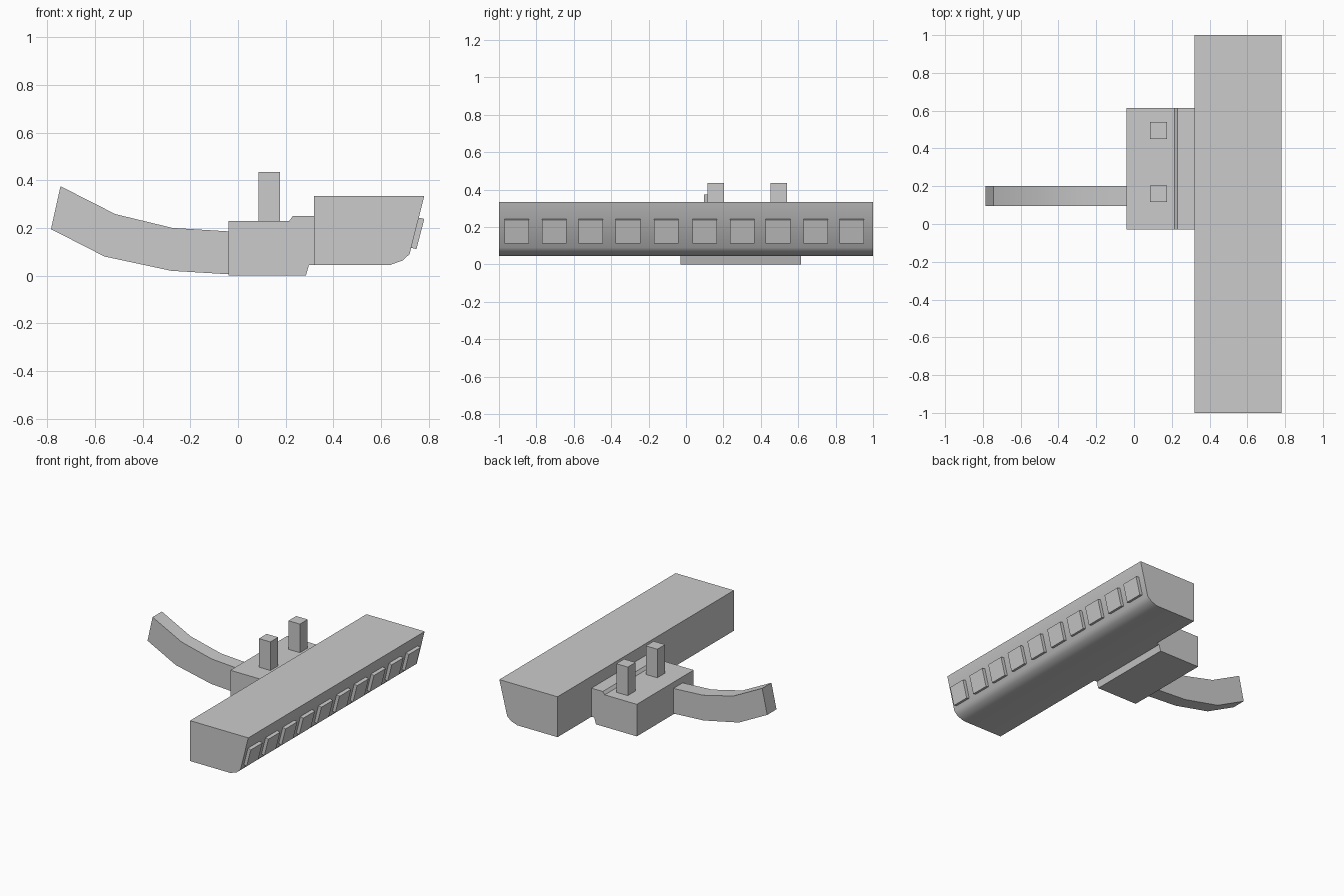
import bpy, bmesh, math

if "Cube" in bpy.data.objects:
    bpy.data.objects.remove(bpy.data.objects["Cube"])


def extrude_profile(name, profile, y0, y1, smooth=False):
    """Solid made from an (x, z) outline, drawn out along y."""
    bm = bmesh.new()
    near = [bm.verts.new((x, y0, z)) for x, z in profile]
    far = [bm.verts.new((x, y1, z)) for x, z in profile]
    bm.faces.new(near)
    bm.faces.new(far[::-1])
    n = len(profile)
    for i in range(n):
        j = (i + 1) % n
        bm.faces.new((near[i], near[j], far[j], far[i]))
    bmesh.ops.recalc_face_normals(bm, faces=bm.faces)
    mesh = bpy.data.meshes.new(name)
    bm.to_mesh(mesh)
    bm.free()
    obj = bpy.data.objects.new(name, mesh)
    bpy.context.collection.objects.link(obj)
    if smooth:
        bpy.ops.object.select_all(action='DESELECT')
        bpy.context.view_layer.objects.active = obj
        obj.select_set(True)
        bpy.ops.object.shade_smooth_by_angle(angle=math.radians(40))
    return obj


def rect(x0, x1, z0, z1):
    return [(x0, z0), (x1, z0), (x1, z1), (x0, z1)]


# Long hall with a slanted front and rounded lower edge
extrude_profile("long_hall", [
    (0.32, 0.045), (0.64, 0.045), (0.69, 0.063), (0.72, 0.09),
    (0.782, 0.335), (0.32, 0.335)], -1.0, 1.0, smooth=True)

# Central block with stepped roof and undercut base
extrude_profile("central_block", [
    (-0.04, 0.0), (0.285, 0.0), (0.298, 0.045), (0.322, 0.045),
    (0.322, 0.25), (0.23, 0.25), (0.215, 0.23), (-0.04, 0.23)], -0.03, 0.615)

# Curved arm rising away from the block
extrude_profile("curved_arm", [
    (-0.03, 0.185), (-0.275, 0.2), (-0.515, 0.258), (-0.745, 0.375),
    (-0.785, 0.195), (-0.56, 0.08), (-0.28, 0.02), (-0.03, 0.005)],
    0.095, 0.2, smooth=True)

# Two square towers on the roof
for i, y in enumerate((0.16, 0.495)):
    extrude_profile(f"tower_{i + 1}", rect(0.085, 0.176, 0.22, 0.435),
                    y - 0.044, y + 0.044)

# Row of window panels on the slanted face
window_profile = [(0.725, 0.117), (0.749, 0.111), (0.782, 0.238), (0.755, 0.244)]
centres = (-0.905, -0.705, -0.51, -0.31, -0.105, 0.1, 0.3, 0.492, 0.693, 0.887)
for i, y in enumerate(centres):
    extrude_profile(f"window_{i + 1}", window_profile, y - 0.066, y + 0.066)
